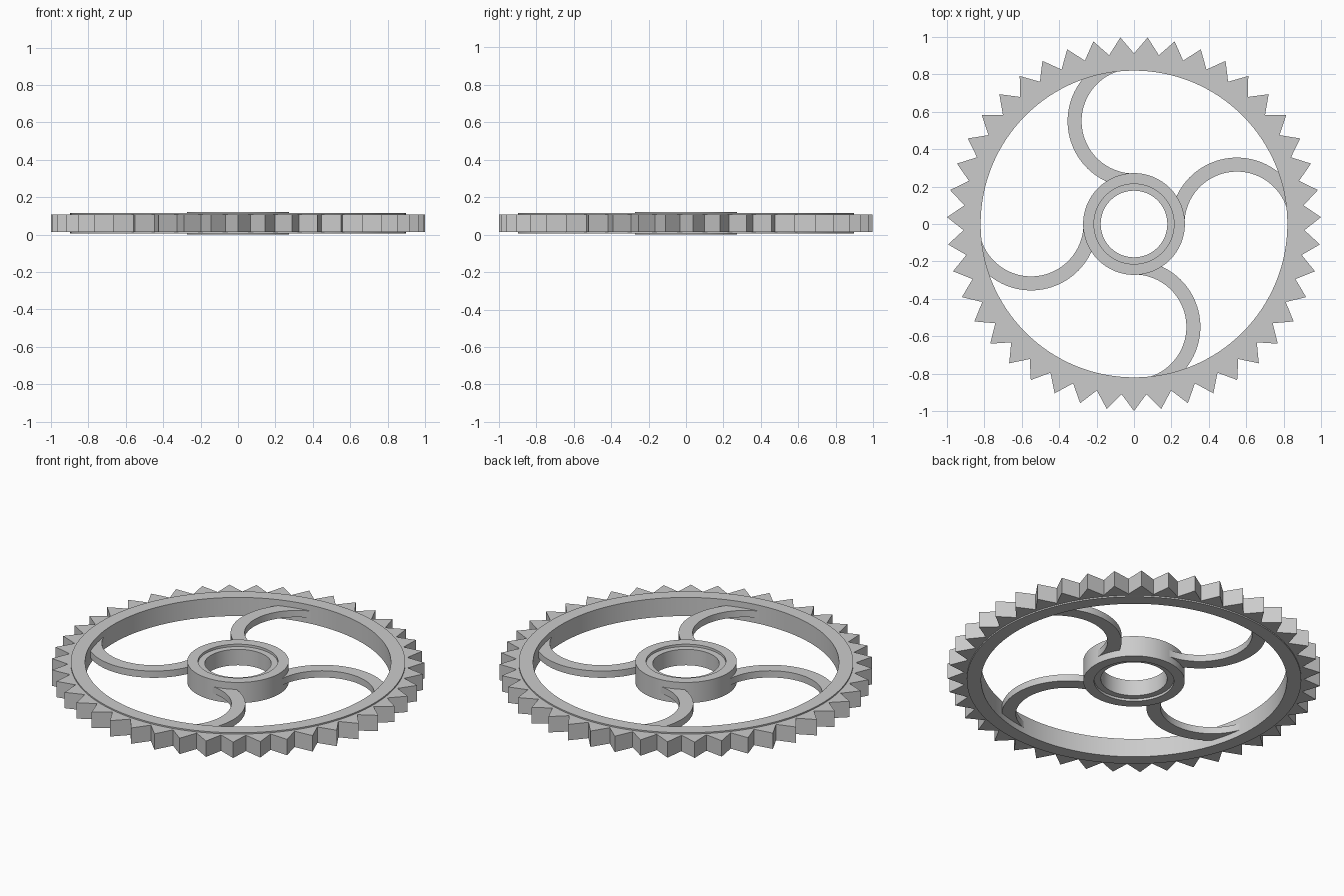
import bpy, bmesh
from math import cos, sin, pi, radians

if "Cube" in bpy.data.objects:
    bpy.data.objects.remove(bpy.data.objects["Cube"])

TEETH = 43


def sweep(name, sections, closed=True, smooth=True):
    """Bridge a series of closed cross-sections (lists of xyz) into a solid."""
    bm = bmesh.new()
    rings = [[bm.verts.new(p) for p in s] for s in sections]
    n, k = len(rings), len(rings[0])
    for i in range(n if closed else n - 1):
        a, b = rings[i], rings[(i + 1) % n]
        for j in range(k):
            m = (j + 1) % k
            bm.faces.new((a[j], b[j], b[m], a[m]))
    if not closed:
        bm.faces.new(rings[0])
        bm.faces.new(rings[-1])
    bmesh.ops.recalc_face_normals(bm, faces=bm.faces[:])
    mesh = bpy.data.meshes.new(name)
    bm.to_mesh(mesh)
    bm.free()
    ob = bpy.data.objects.new(name, mesh)
    bpy.context.collection.objects.link(ob)
    if smooth:
        bpy.context.view_layer.objects.active = ob
        ob.select_set(True)
        bpy.ops.object.shade_smooth_by_angle(angle=radians(30))
        ob.select_set(False)
    return ob


def section(profile, ang, cx=0.0):
    """Place an (r, z) profile in the vertical plane at angle ang."""
    return [(cx + r * cos(ang), r * sin(ang), z) for r, z in profile]


def lathe(name, profile, segs=128):
    return sweep(name, [section(profile, 2 * pi * i / segs) for i in range(segs)])


# Toothed band: outer radius alternates between tip and valley
teeth = []
for i in range(TEETH * 2):
    r = 0.912 if i % 2 else 1.0
    teeth.append(section([(0.86, 0.014), (r, 0.014), (r, 0.108), (0.86, 0.108)],
                         -pi / 2 + pi * i / TEETH))
sweep("gear_teeth", teeth, smooth=False)

# Rim, slightly proud of the teeth on both faces
lathe("rim", [(0.82, 0.006), (0.897, 0.006), (0.897, 0.116), (0.82, 0.116)])

# Hub with a shallow recess around the bore on both faces
lathe("hub", [(0.178, 0.014), (0.214, 0.014), (0.214, 0.0), (0.272, 0.0),
              (0.272, 0.122), (0.214, 0.122), (0.214, 0.108), (0.178, 0.108)], 96)

# Four curved spokes, each a half-ring running from hub to rim
bar = [(0.28, 0.041), (0.355, 0.041), (0.355, 0.081), (0.28, 0.081)]
for q in range(4):
    arc = [section(bar, radians(8 + 170 * i / 48), 0.55) for i in range(49)]
    spoke = sweep(f"spoke_{q + 1}", arc, closed=False)
    spoke.rotation_euler.z = q * pi / 2
